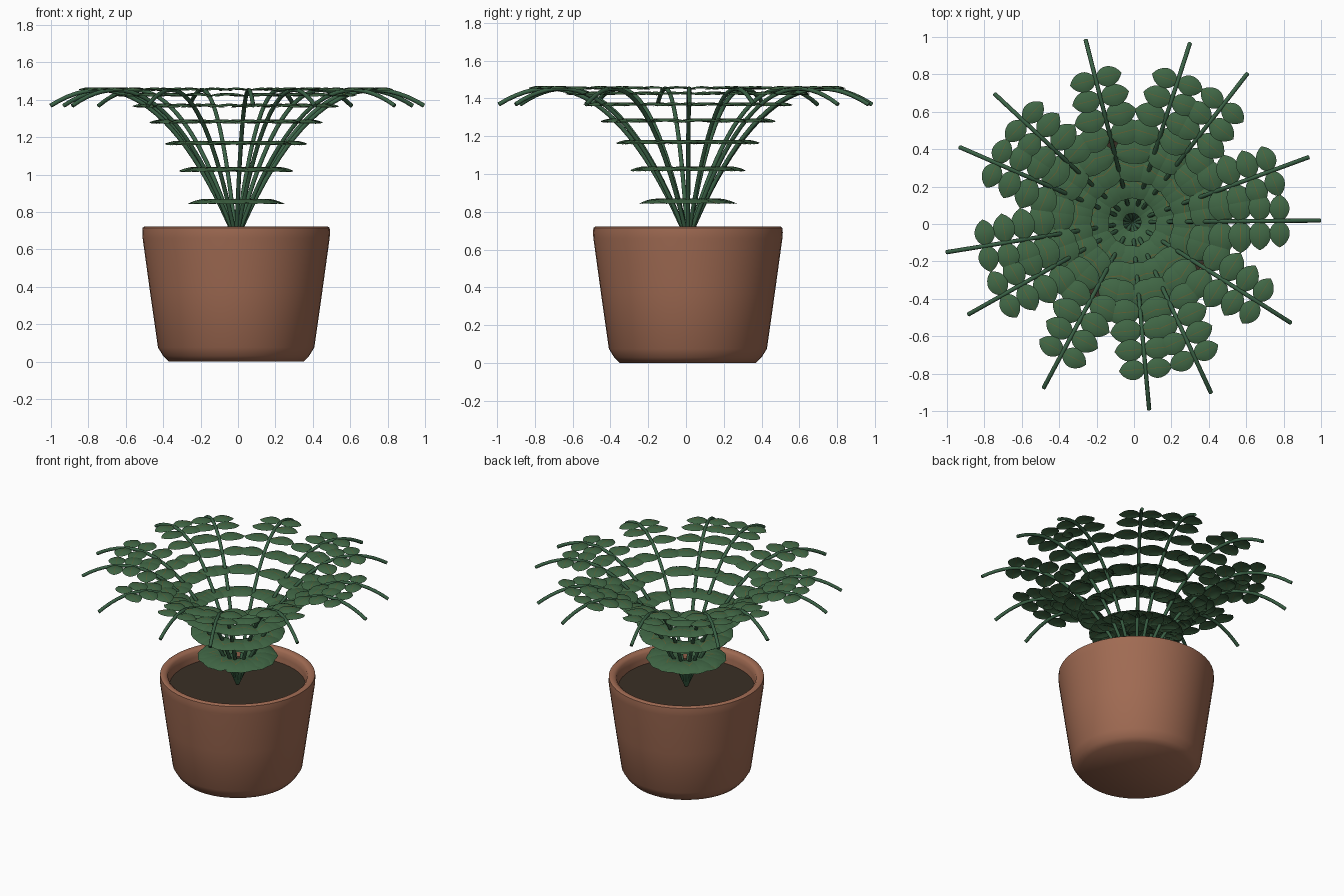
import bpy, bmesh, math
from mathutils import Vector

if "Cube" in bpy.data.objects:
    bpy.data.objects.remove(bpy.data.objects["Cube"])

CX, CY = -0.01, 0.01          # pot axis
ANGLES = [0.5, 20.2, 52.2, 72.1, 104.3, 137, 156.5, 189.2, 209.4, 241.9, 275.2, 294.8, 327.6]


def material(name, rgb):
    m = bpy.data.materials.new(name)
    m.diffuse_color = (*rgb, 1)
    m.use_nodes = True
    m.node_tree.nodes["Principled BSDF"].inputs["Base Color"].default_value = m.diffuse_color
    return m


TERRACOTTA = material("terracotta", (0.35, 0.145, 0.085))
SOIL = material("dark soil", (0.042, 0.028, 0.018))
LEAF = material("leaf green", (0.052, 0.135, 0.060))
STEM = material("stem green", (0.042, 0.120, 0.060))
VEIN = material("olive vein", (0.13, 0.12, 0.035))


def finish(name, bm, mats, angle):
    me = bpy.data.meshes.new(name)
    bm.to_mesh(me)
    bm.free()
    for m in mats:
        me.materials.append(m)
    ob = bpy.data.objects.new(name, me)
    bpy.context.collection.objects.link(ob)
    ob.location = (CX, CY, 0)
    bpy.ops.object.select_all(action='DESELECT')
    ob.select_set(True)
    bpy.context.view_layer.objects.active = ob
    bpy.ops.object.shade_smooth_by_angle(angle=math.radians(angle))
    return ob


def lathe(name, profile, mat, steps=48, angle=50):
    bm = bmesh.new()
    vs = [bm.verts.new((r, 0, z)) for r, z in profile]
    es = [bm.edges.new(p) for p in zip(vs, vs[1:])]
    bmesh.ops.spin(bm, geom=vs + es, cent=(0, 0, 0), axis=(0, 0, 1),
                   angle=2 * math.pi, steps=steps)
    bmesh.ops.remove_doubles(bm, verts=bm.verts, dist=1e-4)
    bmesh.ops.recalc_face_normals(bm, faces=bm.faces)
    return finish(name, bm, [mat], angle)


# Pot with chamfered foot and rounded rim, and the soil inside it
lathe("pot", [(0, 0), (0.36, 0), (0.39, 0.03), (0.418, 0.075), (0.46, 0.37), (0.5, 0.66),
              (0.502, 0.69), (0.5, 0.715), (0.49, 0.722), (0.465, 0.718), (0.45, 0.705),
              (0.445, 0.67), (0.43, 0.57), (0, 0.57)], TERRACOTTA)
lathe("soil", [(0, 0.635), (0.443, 0.635), (0.43, 0.575)], SOIL)


def stem_point(t, a):
    """Arching stem: rises from the soil and droops a little at the tip."""
    r = 1.005 * (0.9 * t + 0.1 * t * t)
    z = 0.648 + 2.13 * t - 1.41 * t * t
    return Vector((r * math.cos(a), r * math.sin(a), z))


# Stems: octagonal tubes swept along the arch
bm = bmesh.new()
N, SIDES, RADIUS = 24, 8, 0.0115
for deg in ANGLES:
    a = math.radians(deg)
    side = Vector((-math.sin(a), math.cos(a), 0))
    rings = []
    for i in range(N + 1):
        t = i / N
        tangent = (stem_point(t + 0.01, a) - stem_point(t - 0.01, a)).normalized()
        up = tangent.cross(side)
        rings.append([bm.verts.new(stem_point(t, a) + RADIUS *
                      (side * math.cos(k * math.tau / SIDES) + up * math.sin(k * math.tau / SIDES)))
                      for k in range(SIDES)])
    for r0, r1 in zip(rings, rings[1:]):
        for k in range(SIDES):
            j = (k + 1) % SIDES
            bm.faces.new((r0[k], r0[j], r1[j], r1[k]))
    bm.faces.new(rings[0])
    bm.faces.new(rings[-1])
bmesh.ops.recalc_face_normals(bm, faces=bm.faces)
finish("stems", bm, [STEM], 50)

# Leaves: domed blades in level pairs, shrinking towards the stem tips
COLS = [-1, -0.7, -0.35, -0.03, 0.03, 0.35, 0.7, 1]
ROWS = 12


def add_leaf(bm, base, along, across, length):
    grid = []
    for i in range(ROWS + 1):
        u = i / ROWS
        half = 0.375 * length * max(math.sin(math.pi * u ** 0.9), 0.0) ** 0.65 + 0.0008
        if u > 0.85:
            half *= 0.9
        row = []
        for v in COLS:
            z = 0.10 * length * math.sin(math.pi * u) - 0.20 * half * v * v - 0.03 * length * u
            if abs(v) < 0.1:
                z -= 0.008 * length        # sunken midrib
            row.append(bm.verts.new(base + along * u * length + across * v * half
                                    + Vector((0, 0, z))))
        grid.append(row)
    for r0, r1 in zip(grid, grid[1:]):
        for c in range(len(COLS) - 1):
            f = bm.faces.new((r0[c], r0[c + 1], r1[c + 1], r1[c]))
            f.normal_update()
            if f.normal.z < 0:
                f.normal_flip()
            f.material_index = 1 if c == 3 else 0


bm = bmesh.new()
for deg in ANGLES:
    a = math.radians(deg)
    out = Vector((math.cos(a), math.sin(a), 0))
    side = Vector((-math.sin(a), math.cos(a), 0))
    for k in range(1, 9):
        t = k / 10
        for s in (-1, 1):
            add_leaf(bm, stem_point(t, a) + Vector((0, 0, 0.004)), side * s, out,
                     0.258 - 0.145 * t)
finish("leaves", bm, [LEAF, VEIN], 60)
